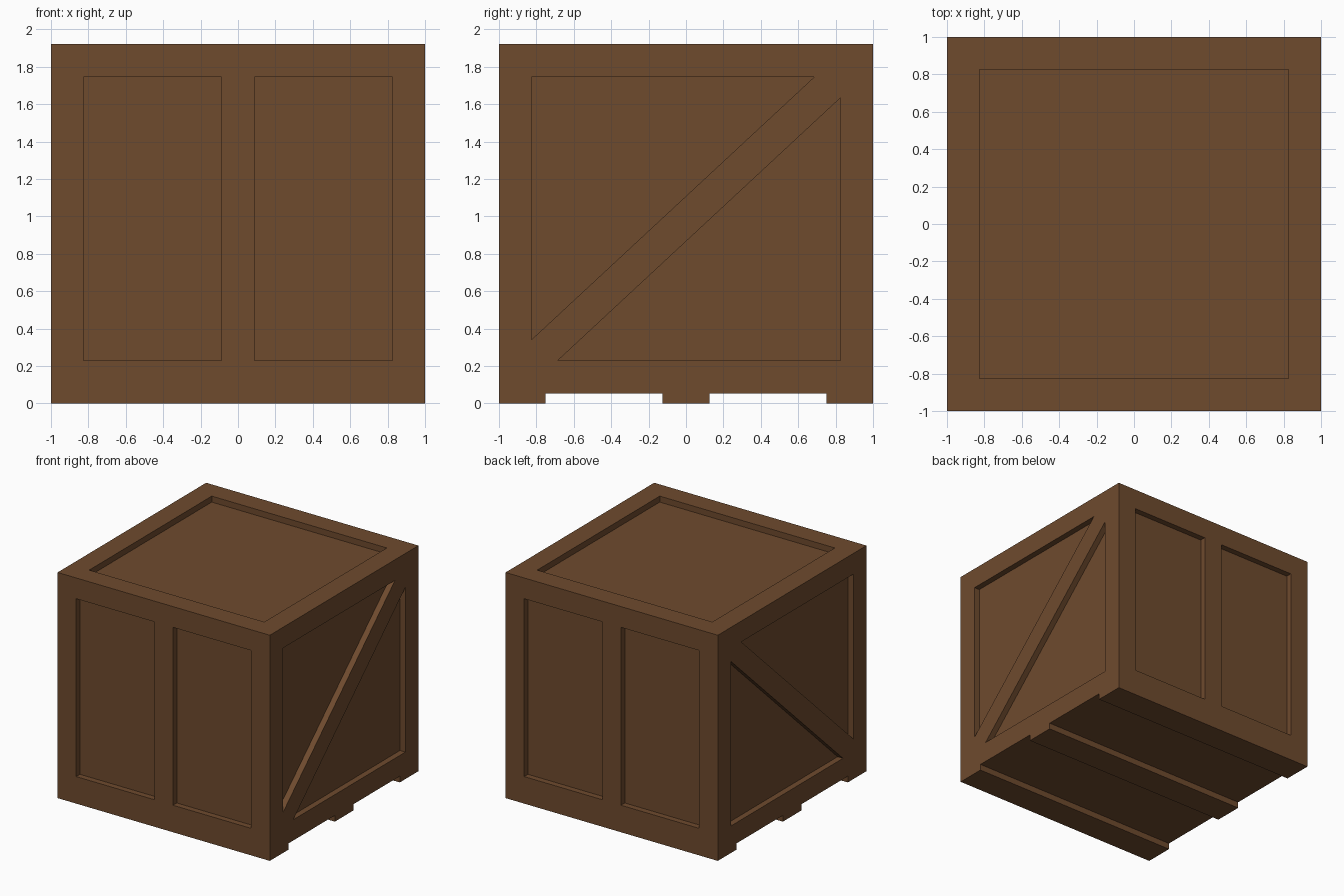
import bpy, bmesh
from mathutils import Vector

if "Cube" in bpy.data.objects:
    bpy.data.objects.remove(bpy.data.objects["Cube"])

H = 1.922      # crate height
D = 0.051      # recess depth
R = 0.825      # half width of recessed panels
LO, HI = 0.23, 1.745

wood = bpy.data.materials.new("brown_wood")
wood.diffuse_color = (0.158, 0.069, 0.027, 1)
wood.use_nodes = True
wood.node_tree.nodes["Principled BSDF"].inputs["Base Color"].default_value = wood.diffuse_color


def add_prism(bm, pts, extrude):
    """Closed prism from a planar outline swept along a vector."""
    face = bm.faces.new([bm.verts.new(p) for p in pts])
    res = bmesh.ops.extrude_face_region(bm, geom=[face], use_keep_orig=True)
    verts = [g for g in res["geom"] if isinstance(g, bmesh.types.BMVert)]
    bmesh.ops.translate(bm, verts=verts, vec=Vector(extrude))


def to_object(bm, name):
    bmesh.ops.recalc_face_normals(bm, faces=bm.faces)
    me = bpy.data.meshes.new(name)
    bm.to_mesh(me)
    bm.free()
    me.materials.append(wood)
    ob = bpy.data.objects.new(name, me)
    bpy.context.collection.objects.link(ob)
    return ob


# Crate body: side outline with three base skids, swept across x
g = 0.053
outline = [(-1, 0), (-.75, 0), (-.75, g), (-.125, g), (-.125, 0), (.125, 0),
           (.125, g), (.75, g), (.75, 0), (1, 0), (1, H), (-1, H)]
bm = bmesh.new()
add_prism(bm, [(-1, y, z) for y, z in outline], (2, 0, 0))
crate = to_object(bm, "crate_body")

# Recess cutters
bm = bmesh.new()
tri_up = [(-R, 0.342), (-R, HI), (0.685, HI)]
tri_down = [(-0.685, LO), (R, LO), (R, 1.633)]
for s in (-1, 1):
    # triangular panels either side of the diagonal brace
    for tri in (tri_up, tri_down):
        add_prism(bm, [(s * (1 - D), y, z) for y, z in tri], (s * 0.2, 0, 0))
    # paired upright panels, front and back
    for x0, x1 in ((-R, -0.088), (0.088, R)):
        add_prism(bm, [(x, s * (1 - D), z) for x, z in
                       ((x0, LO), (x1, LO), (x1, HI), (x0, HI))], (0, s * 0.2, 0))
# lid panel
add_prism(bm, [(x, y, H - D) for x, y in ((-R, -R), (R, -R), (R, R), (-R, R))],
          (0, 0, 0.2))
cutter = to_object(bm, "recess_cutter")
cutter.hide_render = True

# Cut the panels, then discard the helper
mod = crate.modifiers.new("panels", "BOOLEAN")
mod.operation = "DIFFERENCE"
mod.solver = "EXACT"
mod.object = cutter
bpy.context.view_layer.update()
dg = bpy.context.evaluated_depsgraph_get()
cut = bpy.data.meshes.new_from_object(crate.evaluated_get(dg))
crate.modifiers.clear()
crate.data = cut
bpy.data.objects.remove(cutter)
